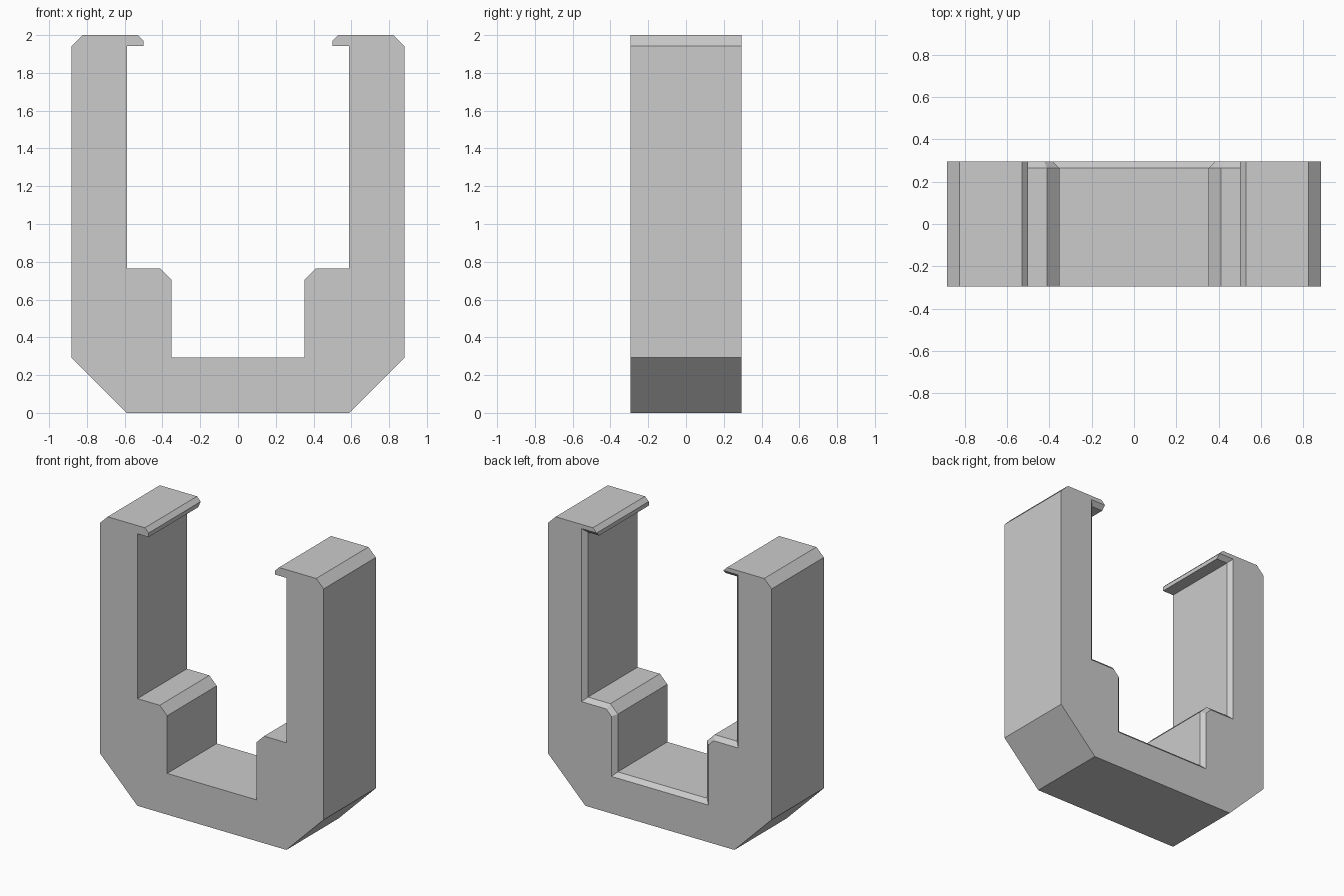
import bpy
import bmesh
import math

if "Cube" in bpy.data.objects:
    bpy.data.objects.remove(bpy.data.objects["Cube"])

U = 1 / 34          # design unit: the bracket is 68 units tall
HALF_DEPTH = 10
k = math.sqrt(2) - 1

# Right half of the profile: (x, z) at the front, (x, z) at the chamfered back
outer = [(20, 0), (30, 10), (30, 66), (28, 68), (18, 68), (17, 67)]
inner = [(17, 66), (20, 66), (20, 26), (14, 26), (12, 24), (12, 10)]
inner_back = [(17, 67), (21, 67), (21, 25), (14 + k, 25), (13, 24 - k), (13, 9)]


def mirrored(half):
    return half + [(-x, z) for x, z in reversed(half)]


front = mirrored(outer + inner)
back = mirrored(outer + inner_back)

# Bracket body: straight extrusion, then a chamfer around the opening at the back
bm = bmesh.new()
rings = [
    [bm.verts.new((x * U, y * U, z * U)) for x, z in profile]
    for profile, y in ((front, -HALF_DEPTH), (front, HALF_DEPTH - 1), (back, HALF_DEPTH))
]
bm.faces.new(rings[0])
bm.faces.new(reversed(rings[2]))
n = len(front)
for a, b in zip(rings, rings[1:]):
    for i in range(n):
        j = (i + 1) % n
        bm.faces.new((a[i], b[i], b[j], a[j]))

# Merge the chamfer end at the hook tip and join coplanar side faces
bmesh.ops.remove_doubles(bm, verts=bm.verts, dist=1e-4)
bmesh.ops.dissolve_limit(bm, angle_limit=math.radians(1),
                         verts=bm.verts, edges=bm.edges)
bmesh.ops.recalc_face_normals(bm, faces=bm.faces)

mesh = bpy.data.meshes.new("clip_bracket")
bm.to_mesh(mesh)
bm.free()

grey = bpy.data.materials.new("light grey")
grey.diffuse_color = (0.6, 0.6, 0.6, 1)
grey.use_nodes = True
grey.node_tree.nodes["Principled BSDF"].inputs["Base Color"].default_value = grey.diffuse_color
mesh.materials.append(grey)

bracket = bpy.data.objects.new("clip_bracket", mesh)
bpy.context.collection.objects.link(bracket)
